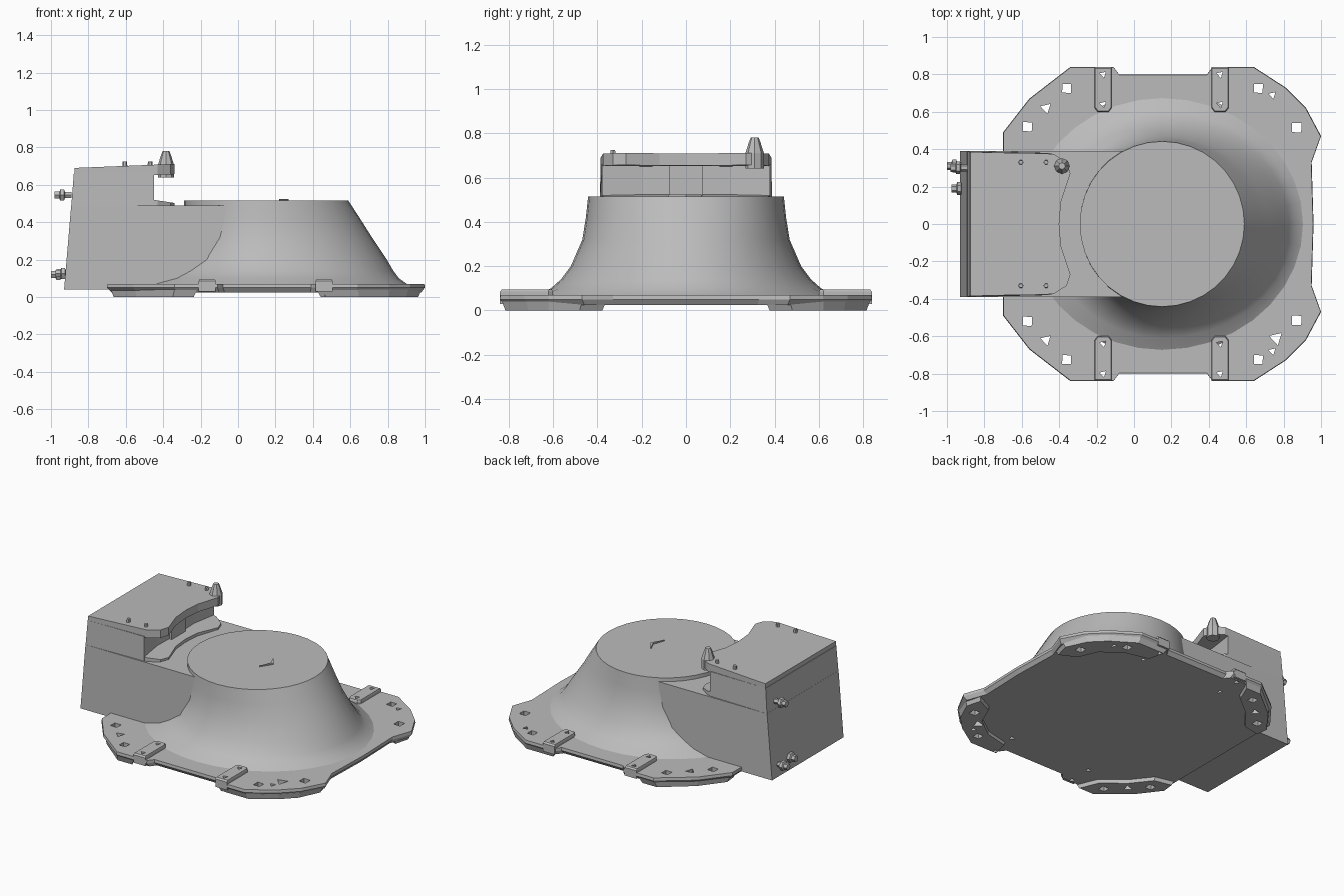
import bpy, bmesh, math
from mathutils import Vector, Matrix

cube = bpy.data.objects.get("Cube")
if cube:
    bpy.data.objects.remove(cube)

grey = bpy.data.materials.new("plain grey")
grey.use_nodes = True
grey.diffuse_color = (0.5, 0.5, 0.5, 1)
grey.node_tree.nodes["Principled BSDF"].inputs["Base Color"].default_value = (0.5, 0.5, 0.5, 1)


def add_object(name, bm):
    bmesh.ops.recalc_face_normals(bm, faces=bm.faces)
    mesh = bpy.data.meshes.new(name)
    bm.to_mesh(mesh)
    bm.free()
    mesh.materials.append(grey)
    ob = bpy.data.objects.new(name, mesh)
    bpy.context.collection.objects.link(ob)
    return ob


def add_loft(bm, rings):
    """Skin a stack of equal-length rings and cap both ends."""
    loops = [[bm.verts.new(p) for p in ring] for ring in rings]
    n = len(loops[0])
    for a, b in zip(loops, loops[1:]):
        for i in range(n):
            j = (i + 1) % n
            bm.faces.new((a[i], a[j], b[j], b[i]))
    bm.faces.new(loops[0][::-1])
    bm.faces.new(loops[-1])


def loft(name, rings):
    bm = bmesh.new()
    add_loft(bm, rings)
    return add_object(name, bm)


def flat(outline, z, scale=1.0):
    cx = sum(p[0] for p in outline) / len(outline)
    cy = sum(p[1] for p in outline) / len(outline)
    return [(cx + (x - cx) * scale, cy + (y - cy) * scale, z) for x, y in outline]


def mirrored(half):
    """Close a +y half outline with its reflection."""
    return half + [(x, -y) for x, y in reversed(half) if y > 0]


def peg(name, base, direction, steps, sides=6):
    """Stepped round part: steps are (distance, radius)."""
    turn = Vector(direction).to_track_quat('Z', 'Y').to_matrix().to_4x4()
    place = Matrix.Translation(base) @ turn
    return loft(name, [[place @ Vector((r * math.cos(math.tau * i / sides),
                                        r * math.sin(math.tau * i / sides), d))
                        for i in range(sides)] for d, r in steps])


# Base plate with chamfered lower edge
plate_half = [(0.96, 0), (0.95, 0.33), (1.0, 0.47), (0.92, 0.62), (0.81, 0.73),
              (0.64, 0.84), (0.42, 0.84), (0.39, 0.80), (-0.08, 0.80), (-0.11, 0.84),
              (-0.34, 0.84), (-0.56, 0.67), (-0.70, 0.49), (-0.70, 0.38)]
plate = mirrored(plate_half)
drilled = [loft("base_plate", [flat(plate, 0.025, 0.975), flat(plate, 0.05), flat(plate, 0.07, 0.997)])]

# Corner feet
foot_right = [(0.42, 0.83), (0.64, 0.83), (0.81, 0.72), (0.91, 0.62), (0.98, 0.47),
              (0.95, 0.36), (0.83, 0.42), (0.77, 0.56), (0.62, 0.67), (0.45, 0.71)]
foot_left = [(-0.22, 0.83), (-0.34, 0.83), (-0.55, 0.66), (-0.68, 0.49), (-0.67, 0.40),
             (-0.54, 0.43), (-0.43, 0.57), (-0.28, 0.69)]
for side, outline in (("right", foot_right), ("left", foot_left)):
    for end, s in (("rear", 1), ("front", -1)):
        o = [(x, y * s) for x, y in outline]
        drilled.append(loft(f"foot_{side}_{end}", [flat(o, 0, 0.93), flat(o, 0.04)]))

# Raised mounting ribs
for x in (-0.165, 0.46):
    for s in (1, -1):
        o = [(x - 0.045, s * 0.84), (x + 0.045, s * 0.84), (x + 0.045, s * 0.62),
             (x + 0.03, s * 0.60), (x - 0.03, s * 0.60), (x - 0.045, s * 0.62)]
        drilled.append(loft("mounting_rib", [flat(o, 0.03), flat(o, 0.085), flat(o, 0.095, 0.94)]))

# Drilled holes: x, y, radius, sides
holes = [(0.74, 0.69, 0.022, 3), (0.76, -0.61, 0.04, 3), (0.74, -0.68, 0.022, 3)]
for s in (1, -1):
    holes += [(-0.57, s * 0.52, 0.034, 4), (-0.47, s * 0.62, 0.032, 3), (-0.36, s * 0.725, 0.033, 4),
              (0.665, s * 0.725, 0.033, 4), (0.87, s * 0.515, 0.035, 4)]
    for x in (-0.165, 0.46):
        holes += [(x, s * y, 0.02, 3) for y in (0.64, 0.80)]
bm = bmesh.new()
for x, y, r, n in holes:
    ring = [(x + r * math.cos(math.tau * i / n + 0.75), y + r * math.sin(math.tau * i / n + 0.75))
            for i in range(n)]
    add_loft(bm, [flat(ring, -0.1), flat(ring, 0.2)])
cutter = add_object("hole_cutter", bm)
cutter.hide_render = True
for ob in drilled:
    mod = ob.modifiers.new("holes", 'BOOLEAN')
    mod.operation, mod.solver, mod.object = 'DIFFERENCE', 'EXACT', cutter
    bpy.context.view_layer.objects.active = ob
    bpy.ops.object.modifier_apply(modifier=mod.name)
bpy.data.objects.remove(cutter)

# Flared tower: z, right radius, left radius, side radius
flare = [(0.05, 0.79, 0.76, 0.70), (0.072, 0.75, 0.72, 0.67), (0.10, 0.71, 0.62, 0.61),
         (0.14, 0.68, 0.56, 0.565), (0.20, 0.645, 0.48, 0.52), (0.32, 0.565, 0.45, 0.468),
         (0.42, 0.502, 0.44, 0.452), (0.515, 0.44, 0.44, 0.442)]
rings = []
for z, right, left, side in flare:
    ring = []
    for i in range(36):
        c, s = math.cos(math.tau * i / 36), math.sin(math.tau * i / 36)
        ring.append((0.15 + c * (right if c > 0 else left), s * side, z))
    rings.append(ring)
tower = loft("flared_tower", rings)
bpy.ops.object.select_all(action='DESELECT')
tower.select_set(True)
bpy.context.view_layer.objects.active = tower
bpy.ops.object.shade_smooth_by_angle(angle=math.radians(35))

# Small raised mark on the tower lid
loft("lid_mark", [flat([(0.22, 0.07), (0.27, 0), (0.22, -0.08), (0.25, 0)], z) for z in (0.51, 0.523)])

# Side housing: lower body runs into the tower
profile = [(-0.93, 0.04), (0.1, 0.04), (0.1, 0.49), (-0.892, 0.49)]
loft("housing_body", [[(x, y, z) for x, z in profile] for y in (-0.39, 0.39)])

# Upper wall with a shallow concave front, and overhanging roof and ledge
wall = mirrored([(-0.47, 0), (-0.475, 0.2), (-0.45, 0.38), (-0.892, 0.39)])
roof_wall = wall[:3] + [(-0.878, 0.385), (-0.878, -0.385)] + wall[5:]
loft("housing_wall", [flat(wall, 0.48), flat(roof_wall, 0.66)])
lip = [(-0.40, 0), (-0.39, 0.12), (-0.34, 0.27), (-0.36, 0.33), (-0.43, 0.375)]
roof = mirrored(lip + [(-0.875, 0.385)])


def sloped(z):
    return [(x, y, z + 0.04 * (x + 0.88)) for x, y in roof]


loft("housing_roof", [sloped(0.635), sloped(0.69)])
ledge = mirrored(lip + [(-0.5, 0.38)])
loft("housing_ledge", [flat(ledge, 0.47), [(x, y, 0.503 - 0.15 * (x + 0.34)) for x, y in ledge]])
column = [(-0.50, -0.075), (-0.455, -0.075), (-0.455, 0.075), (-0.50, 0.075)]
loft("recess_column", [flat(column, 0.49), flat(column, 0.66)])

# Roof knob and screws
peg("roof_knob", (-0.385, 0.31, 0.64), (0, 0, 1), [(0, 0.042), (0.07, 0.042), (0.12, 0.026), (0.14, 0.018)], 8)
for x in (-0.605, -0.47):
    for y in (0.33, -0.33):
        peg("roof_screw", (x, y, 0.68), (0, 0, 1), [(0, 0.014), (0.045, 0.012)])

# Pipe fittings on the end wall
fitting = [(0, 0.018), (0.035, 0.018), (0.04, 0.034), (0.06, 0.034), (0.065, 0.022), (0.09, 0.022)]
for y, z, x in ((0.30, 0.545, -0.89), (0.31, 0.12, -0.91), (0.19, 0.125, -0.885)):
    peg("end_fitting", (x, y, z), (-1, 0, 0), fitting)
